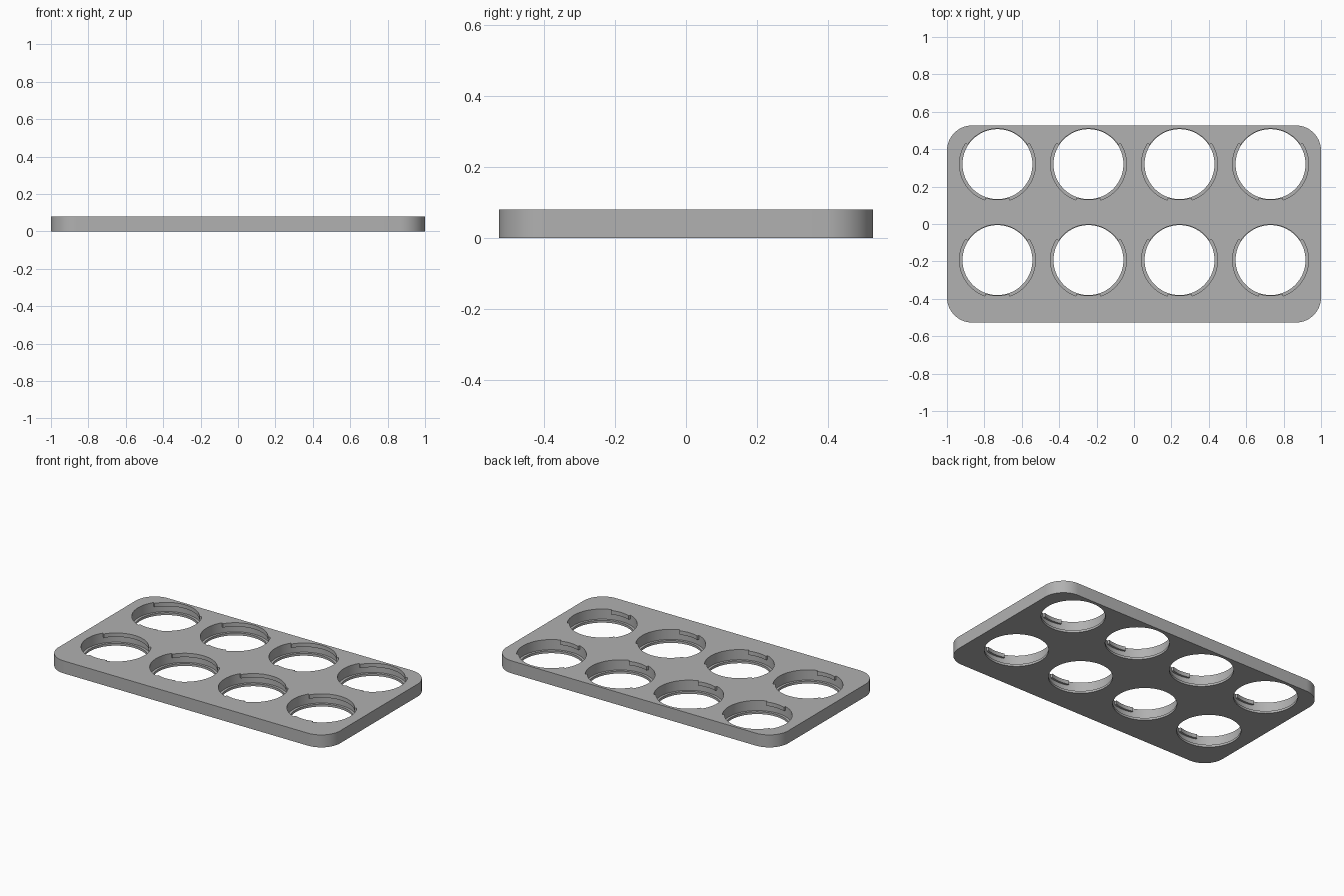
import bpy, bmesh, math

if "Cube" in bpy.data.objects:
    bpy.data.objects.remove(bpy.data.objects["Cube"])

LENGTH, DEPTH, HEIGHT, CORNER = 2.0, 1.054, 0.08, 0.135
LIP_R, TAB_R, RECESS_R = 0.187, 0.190, 0.203
LIP_Z, TAB_Z = 0.015, 0.055          # top of bottom lip, underside of locking tabs
HOLES = [(x, y) for y in (-0.193, 0.32) for x in (-0.73, -0.2435, 0.2435, 0.73)]

grey = bpy.data.materials.new("plain grey")
grey.diffuse_color = (0.44, 0.44, 0.44, 1)
grey.use_nodes = True
grey.node_tree.nodes["Principled BSDF"].inputs["Base Color"].default_value = grey.diffuse_color


def make_object(name, bm):
    bmesh.ops.recalc_face_normals(bm, faces=bm.faces)
    mesh = bpy.data.meshes.new(name)
    bm.to_mesh(mesh)
    bm.free()
    mesh.materials.append(grey)
    obj = bpy.data.objects.new(name, mesh)
    bpy.context.collection.objects.link(obj)
    return obj


# Rounded rectangular plate
bm = bmesh.new()
outline = []
for k, (sx, sy) in enumerate(((1, 1), (-1, 1), (-1, -1), (1, -1))):
    for i in range(17):
        a = math.radians(90 * k + 90 * i / 16)
        outline.append(bm.verts.new((sx * (LENGTH / 2 - CORNER) + CORNER * math.cos(a),
                                     sy * (DEPTH / 2 - CORNER) + CORNER * math.sin(a), 0)))
base = bm.faces.new(outline)
top = bmesh.ops.extrude_face_region(bm, geom=[base])["geom"]
bmesh.ops.translate(bm, vec=(0, 0, HEIGHT), verts=[v for v in top if isinstance(v, bmesh.types.BMVert)])
plate = make_object("tray_plate", bm)

# Angles and top radii of one socket: wide entry slots left and right, tabs front and back
angles = []
for a0, a1, r in ((-71, 33, RECESS_R), (33, 147, TAB_R), (147, 251, RECESS_R), (251, 289, TAB_R)):
    n = round((a1 - a0) / 4)
    angles += [(math.radians(a0 + (a1 - a0) * i / n), r) for i in range(n + 1)]

# Cutter for all sockets: through hole, hidden groove and slotted mouth
bm = bmesh.new()
levels = ((-0.1, LIP_R), (LIP_Z, LIP_R), (LIP_Z, RECESS_R), (TAB_Z, RECESS_R), (TAB_Z, None), (0.2, None))
for cx, cy in HOLES:
    rings = [[bm.verts.new((cx + (r or mouth) * math.cos(a), cy + (r or mouth) * math.sin(a), z))
              for a, mouth in angles] for z, r in levels]
    for low, high in zip(rings, rings[1:]):
        for i in range(len(low)):
            j = (i + 1) % len(low)
            bm.faces.new((low[i], low[j], high[j], high[i]))
    bm.faces.new(rings[0])
    bm.faces.new(rings[-1])
bmesh.ops.remove_doubles(bm, verts=bm.verts, dist=0.0002)
cutter = make_object("socket_cutter", bm)

# Cut the sockets
mod = plate.modifiers.new("sockets", "BOOLEAN")
mod.operation, mod.solver, mod.object = "DIFFERENCE", "EXACT", cutter
bpy.context.view_layer.objects.active = plate
plate.select_set(True)
bpy.ops.object.modifier_apply(modifier=mod.name)
bpy.data.objects.remove(cutter, do_unlink=True)
bpy.ops.object.shade_smooth_by_angle(angle=math.radians(30))
